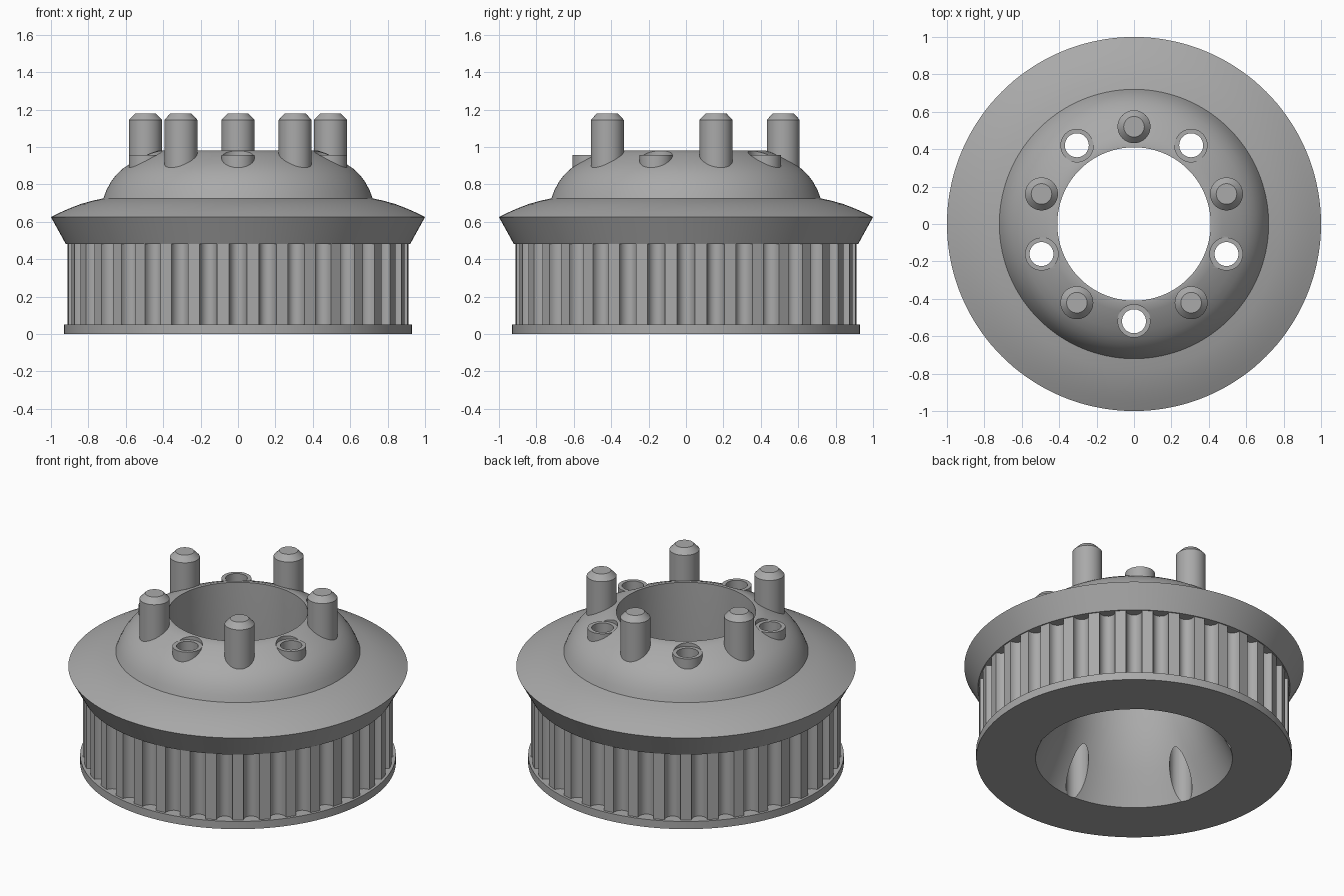
import bpy, bmesh
from math import sin, cos, pi, radians

cube = bpy.data.objects.get("Cube")
if cube:
    bpy.data.objects.remove(cube)

steel = bpy.data.materials.new("grey_metal")
steel.use_nodes = True
GREY = (0.4, 0.4, 0.4, 1)
steel.diffuse_color = GREY
steel.node_tree.nodes["Principled BSDF"].inputs["Base Color"].default_value = GREY

RING = 0.52      # radius of the peg and hole circle
TEETH = 36


def make(name, bm):
    bmesh.ops.recalc_face_normals(bm, faces=bm.faces)
    mesh = bpy.data.meshes.new(name)
    bm.to_mesh(mesh)
    bm.free()
    mesh.materials.append(steel)
    ob = bpy.data.objects.new(name, mesh)
    bpy.context.collection.objects.link(ob)
    return ob


def smooth(ob, angle=30):
    bpy.ops.object.select_all(action='DESELECT')
    ob.select_set(True)
    bpy.context.view_layer.objects.active = ob
    bpy.ops.object.shade_smooth_by_angle(angle=radians(angle))


def lathe(bm, profile, centre=(0, 0), segs=48, closed=False):
    """Turn an (r, z) profile about a vertical axis; open ends get caps."""
    rings = []
    for r, z in profile:
        rings.append([bm.verts.new((centre[0] + r * cos(2 * pi * i / segs),
                                    centre[1] + r * sin(2 * pi * i / segs), z))
                      for i in range(segs)])
    pairs = list(zip(rings, rings[1:]))
    if closed:
        pairs.append((rings[-1], rings[0]))
    else:
        bm.faces.new(rings[0])
        bm.faces.new(rings[-1])
    for a, b in pairs:
        for i in range(segs):
            j = (i + 1) % segs
            bm.faces.new((a[i], a[j], b[j], b[i]))


def five(start):
    """Five points evenly spaced on the ring."""
    angles = [radians(start + 72 * k) for k in range(5)]
    return [(RING * cos(a), RING * sin(a)) for a in angles]


# Turned body: flange, core, flared rim, dome and curved bore
body_profile = [
    (0.58, 0), (0.93, 0), (0.93, 0.05), (0.82, 0.05), (0.82, 0.48), (0.92, 0.48),
    (1.0, 0.625), (0.95, 0.65), (0.9, 0.672), (0.84, 0.695), (0.78, 0.712), (0.72, 0.725),
    (0.705, 0.765), (0.682, 0.81), (0.652, 0.85), (0.615, 0.885), (0.57, 0.915),
    (0.52, 0.943), (0.47, 0.966), (0.43, 0.98), (0.41, 0.98),
    (0.41, 0.62), (0.417, 0.48), (0.432, 0.38), (0.46, 0.28), (0.49, 0.2), (0.53, 0.11)]
bm = bmesh.new()
lathe(bm, body_profile, segs=144, closed=True)
body = make("pulley_body", bm)

# Stepped drill that cuts the five holes and their flat seats
bm = bmesh.new()
for c in five(-90):
    lathe(bm, [(0.066, -0.1), (0.066, 0.955), (0.089, 0.955), (0.089, 1.1)], c)
drill = make("hole_cutter", bm)
drill.hide_render = True
cut = body.modifiers.new("holes", 'BOOLEAN')
cut.operation = 'DIFFERENCE'
cut.solver = 'EXACT'
cut.object = drill
bpy.context.view_layer.objects.active = body
bpy.ops.object.modifier_apply(modifier=cut.name)
bpy.data.objects.remove(drill)
smooth(body)

# Toothed band: rounded grooves between narrow teeth
outline = []
for t in range(TEETH):
    mid = 2 * pi * t / TEETH
    for k in range(11):
        a = pi * k / 10
        r, side = 0.912 - 0.055 * sin(a), -0.047 * cos(a)
        outline.append((r * cos(mid) - side * sin(mid), r * sin(mid) + side * cos(mid)))
bm = bmesh.new()
low, high = [[bm.verts.new((x, y, z)) for x, y in outline] for z in (0.05, 0.48)]
for i in range(len(outline)):
    j = (i + 1) % len(outline)
    bm.faces.new((low[i], low[j], high[j], high[i]))
smooth(make("toothed_band", bm))

# Chamfered pegs
for n, c in enumerate(five(90)):
    bm = bmesh.new()
    lathe(bm, [(0.088, 0.8), (0.088, 1.145), (0.055, 1.18)], c)
    smooth(make(f"peg_{n + 1}", bm))

# Collars around the holes
for n, c in enumerate(five(-90)):
    bm = bmesh.new()
    lathe(bm, [(0.064, 0.8), (0.088, 0.8), (0.088, 0.956), (0.064, 0.956)], c, closed=True)
    smooth(make(f"hole_collar_{n + 1}", bm))
